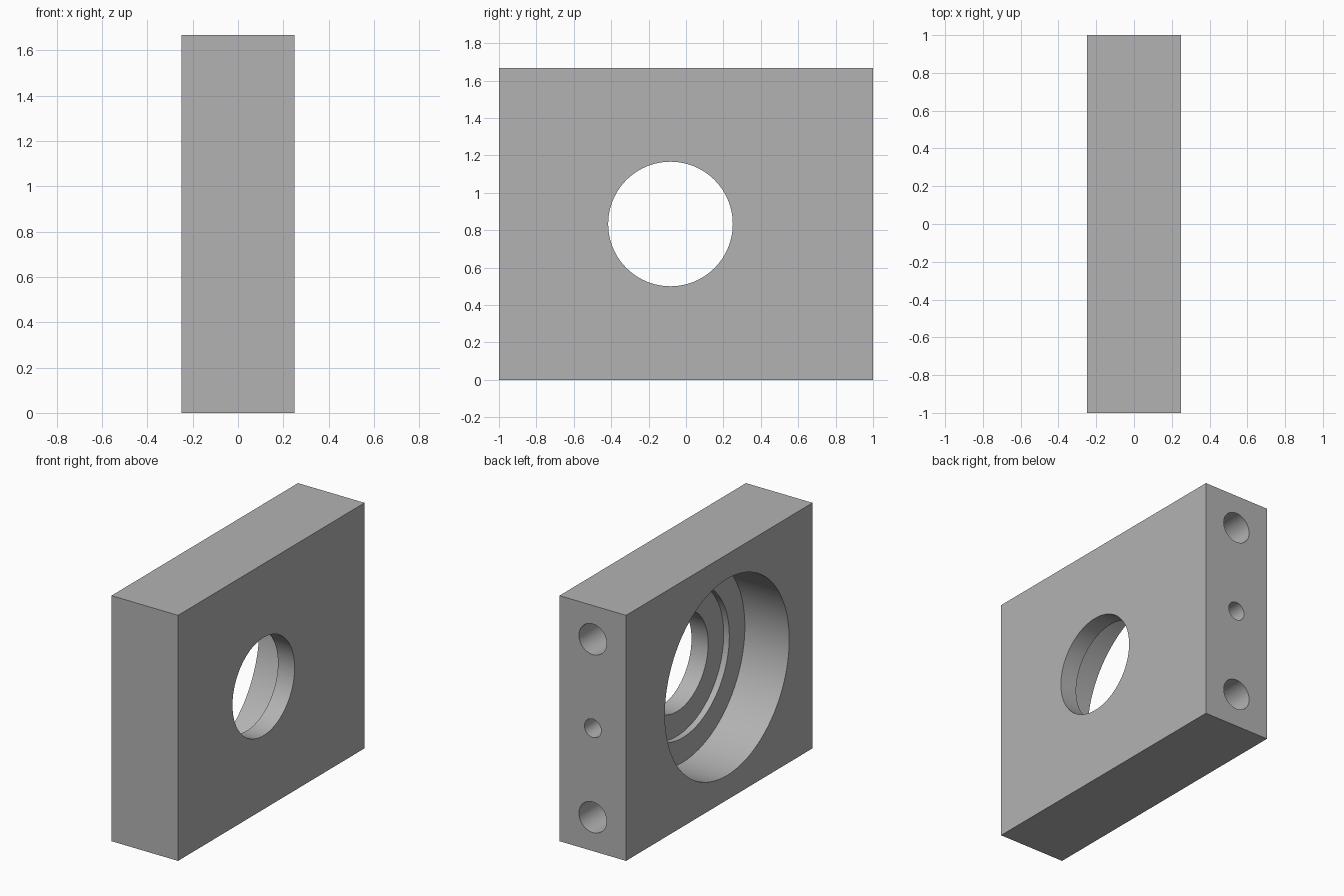
import bpy
from math import radians
from mathutils import Vector

default = bpy.data.objects.get("Cube")
if default:
    bpy.data.objects.remove(default, do_unlink=True)

THICK, WIDTH, HEIGHT = 0.5, 2.0, 1.667
MID = HEIGHT / 2
BORE_Y = -0.083
OVER = 0.05  # how far cutters stick out of the block

grey = bpy.data.materials.new("machined grey")
grey.use_nodes = True
colour = (0.45, 0.45, 0.45, 1)
grey.diffuse_color = colour
grey.node_tree.nodes["Principled BSDF"].inputs["Base Color"].default_value = colour

# Block
bpy.ops.mesh.primitive_cube_add(size=1, location=(0, 0, MID))
block = bpy.context.object
block.name = "bearing_block"
block.scale = (THICK, WIDTH, HEIGHT)
bpy.ops.object.transform_apply(location=False, rotation=False, scale=True)
block.data.materials.append(grey)


def drill(start, direction, radius, depth, sides):
    """Cut a round hole into the block from a point on its surface."""
    direction = Vector(direction)
    centre = Vector(start) + direction * (depth - OVER) / 2
    bpy.ops.mesh.primitive_cylinder_add(
        vertices=sides, radius=radius, depth=depth + OVER, location=centre,
        rotation=direction.to_track_quat("Z", "Y").to_euler())
    cutter = bpy.context.object
    cutter.name = "hole_cutter"
    cutter.hide_render = True
    cutter.data.materials.append(grey)
    cut = block.modifiers.new("hole", "BOOLEAN")
    cut.operation = "DIFFERENCE"
    cut.solver = "EXACT"
    cut.object = cutter
    bpy.context.view_layer.objects.active = block
    bpy.ops.object.modifier_apply(modifier=cut.name)
    bpy.data.objects.remove(cutter, do_unlink=True)


# Stepped bore: bearing seat, relief step, through hole
for radius, depth in ((0.667, 0.333), (0.5, 0.375), (0.333, THICK + OVER)):
    drill((-THICK / 2, BORE_Y, MID), (1, 0, 0), radius, depth, 96)

# Blind mounting holes in the back edge
for side in (-1, 1):
    drill((0, WIDTH / 2, MID + side * 0.604), (0, -1, 0), 0.104, 0.5, 48)

# Set screw hole breaking into the bearing seat
drill((0, WIDTH / 2, MID), (0, -1, 0), 0.0625, 0.6, 32)

# Smooth hole walls, sharp edges
bpy.ops.object.select_all(action="DESELECT")
block.select_set(True)
bpy.context.view_layer.objects.active = block
bpy.ops.object.shade_smooth_by_angle(angle=radians(30))
